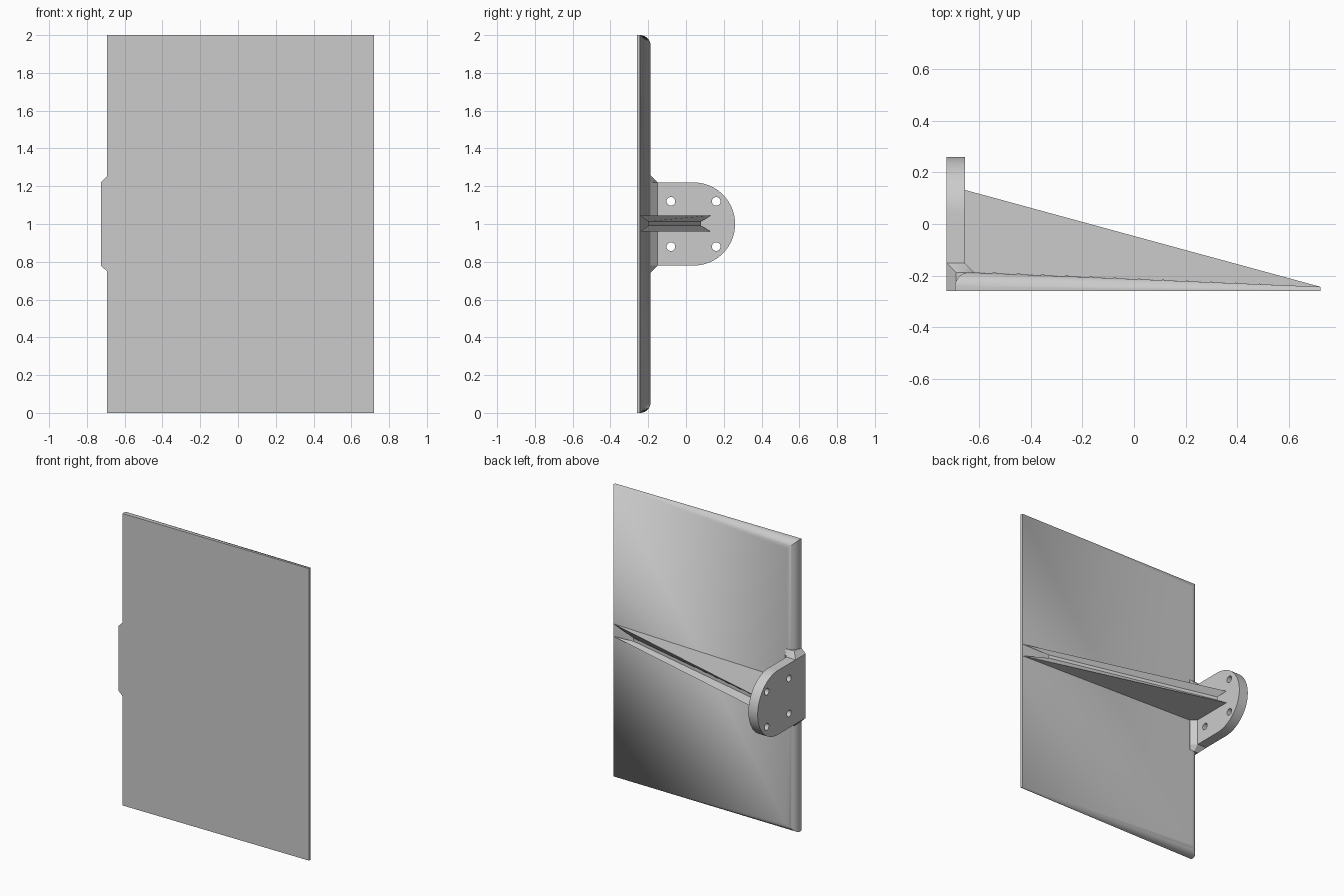
import bpy
import bmesh
from math import sin, cos, pi, radians
from mathutils import Matrix

if "Cube" in bpy.data.objects:
    bpy.data.objects.remove(bpy.data.objects["Cube"])

grey = bpy.data.materials.new("plain grey")
grey.use_nodes = True
grey.diffuse_color = (0.6, 0.6, 0.6, 1)
grey.node_tree.nodes["Principled BSDF"].inputs["Base Color"].default_value = (0.6, 0.6, 0.6, 1)

FRONT, EDGE = -0.26, -0.243       # front plane and thin edge of the panel
LEFT, TIP = -0.693, 0.721         # panel ends in x
BACK = -0.187                     # back of the panel at its thick end
OUTER, INNER = -0.725, -0.655     # mounting plate faces
MID, HALF = 1.0, 0.22             # mounting plate centre and half height
FLARE = 0.036                     # chamfer size at the joints


def finish(ob):
    bpy.ops.object.select_all(action="DESELECT")
    ob.select_set(True)
    bpy.context.view_layer.objects.active = ob
    bpy.ops.object.shade_smooth_by_angle(angle=radians(30))


def add_mesh(name, bm):
    bmesh.ops.remove_doubles(bm, verts=bm.verts, dist=1e-5)
    bmesh.ops.recalc_face_normals(bm, faces=bm.faces)
    mesh = bpy.data.meshes.new(name)
    bm.to_mesh(mesh)
    bm.free()
    mesh.materials.append(grey)
    ob = bpy.data.objects.new(name, mesh)
    bpy.context.collection.objects.link(ob)
    finish(ob)


def loft(name, rings):
    """Skin a stack of equal closed rings and cap both ends."""
    bm = bmesh.new()
    loops = [[bm.verts.new(p) for p in ring] for ring in rings]
    for a, b in zip(loops, loops[1:]):
        for i in range(len(a)):
            j = (i + 1) % len(a)
            bm.faces.new((a[i], a[j], b[j], b[i]))
    bm.faces.new(loops[0])
    bm.faces.new(loops[-1])
    add_mesh(name, bm)


# Panel: wedge whose rounded rear edges fade out at the thin end
def panel_ring(y, inset):
    return [(LEFT + inset, y, inset), (TIP, min(y, EDGE), 0),
            (TIP, min(y, EDGE), 2), (LEFT + inset, y, 2 - inset)]


radius, steps = BACK - EDGE, 12
rings = [panel_ring(FRONT, 0)]
for k in range(steps + 1):
    a = k / steps * pi / 2
    rings.append(panel_ring(EDGE + radius * sin(a), radius * (1 - cos(a))))
loft("panel", rings)

# Mounting plate: half-round outline with four bolt holes
curve = bpy.data.curves.new("mounting_plate", "CURVE")
curve.dimensions = "2D"
curve.fill_mode = "BOTH"
curve.extrude = (INNER - OUTER) / 2


def outline(points):
    spline = curve.splines.new("POLY")
    spline.points.add(len(points) - 1)
    for p, (u, v) in zip(spline.points, points):
        p.co = (u, v, 0, 1)
    spline.use_cyclic_u = True


def arc(u, v, r, start, end, n):
    return [(u + r * cos(start + (end - start) * k / n),
             v + r * sin(start + (end - start) * k / n)) for k in range(n)]


outline([(FRONT, MID - HALF)] + arc(0.04, MID, HALF, -pi / 2, pi / 2, 40)
        + [(0.04, MID + HALF), (FRONT, MID + HALF)])
for u in (-0.08, 0.16):
    for dv in (-0.12, 0.12):
        outline(arc(u, MID + dv, 0.023, 0, 2 * pi, 24))
temp = bpy.data.objects.new("plate_outline", curve)
bpy.context.collection.objects.link(temp)
bpy.context.view_layer.update()
plate_mesh = bpy.data.meshes.new_from_object(
    temp.evaluated_get(bpy.context.evaluated_depsgraph_get()))
bpy.data.objects.remove(temp)
bm = bmesh.new()
bm.from_mesh(plate_mesh)
bm.transform(Matrix(((0, 0, 1, (OUTER + INNER) / 2), (1, 0, 0, 0),
                     (0, 1, 0, 0), (0, 0, 0, 1))))
add_mesh("mounting_plate", bm)


# Joint chamfer: flared block between the plate and the panel
def joint_ring(z, f):
    top = BACK + FLARE - f
    return [(OUTER + f, FRONT, z), (OUTER + f, top, z), (INNER, top, z),
            (INNER + FLARE, BACK, z), (INNER + FLARE, FRONT, z)]


loft("plate_joint", [joint_ring(MID - HALF - FLARE, FLARE), joint_ring(MID - HALF, 0),
                     joint_ring(MID + HALF, 0), joint_ring(MID + HALF + FLARE, FLARE)])

# Rib: thin triangular web that flares where it meets plate and panel
WEB, FOOT = 0.011, 0.043
web = [(-0.625, 0.08), (-0.625, -0.138), (-0.61, -0.152), (0.54, -0.2)]
foot = [(INNER, 0.132), (INNER, BACK + FLARE), (INNER + FLARE, BACK), (TIP, EDGE)]


def rib_ring(points, h):
    return [(x, y, MID + 0.002 + h) for x, y in points]


loft("rib", [rib_ring(foot, -FOOT), rib_ring(web, -WEB),
             rib_ring(web, WEB), rib_ring(foot, FOOT)])
